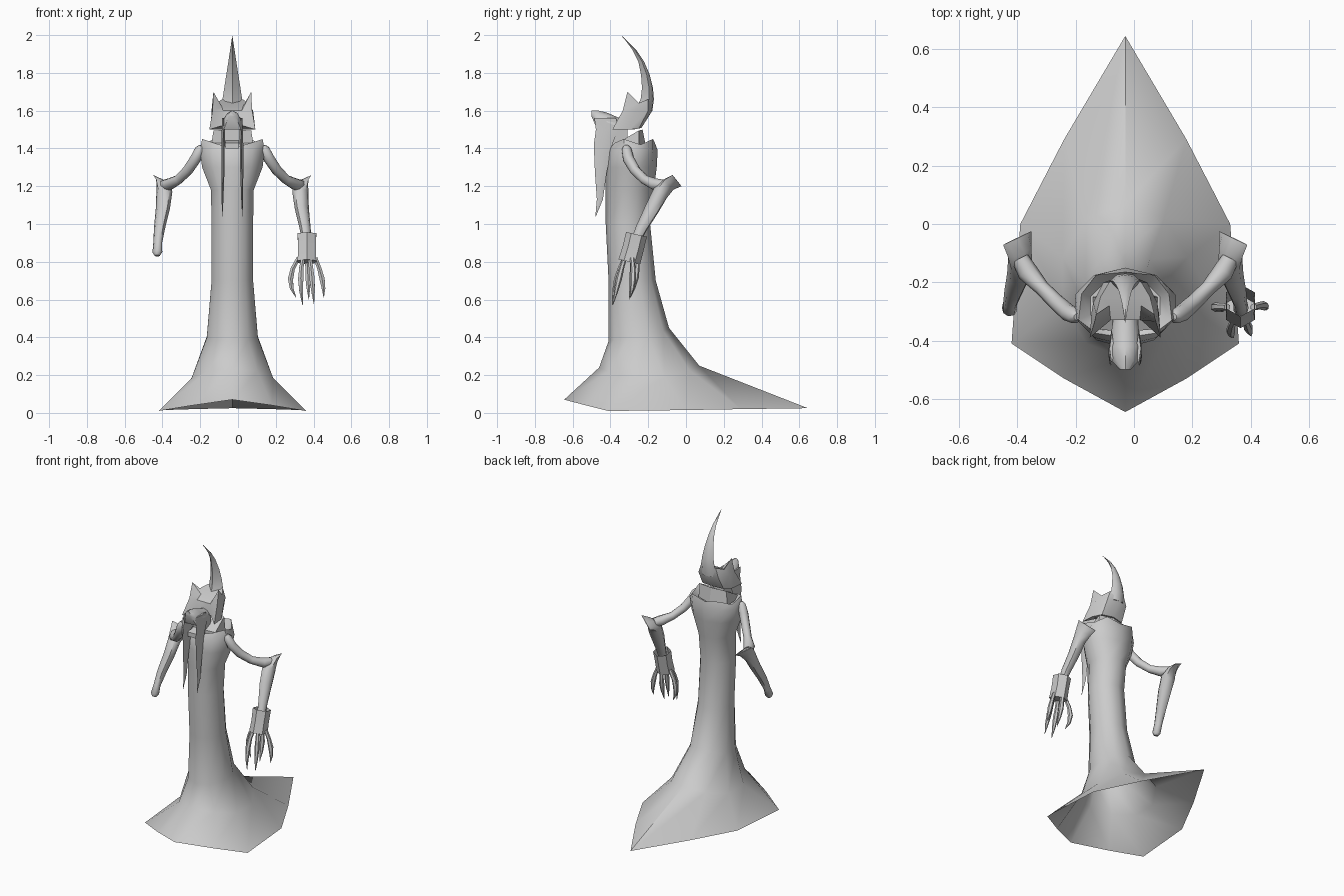
import bpy, bmesh, math
from mathutils import Vector

CX = -0.03  # symmetry plane of the figure
grey = bpy.data.materials.new("pale grey")
grey.diffuse_color = (0.6, 0.6, 0.6, 1)


def loft(name, rings, cap0=True, cap1=True, side=1, angle=50):
    """Skin closed rings of equal length; side=-1 mirrors the part."""
    bm = bmesh.new()
    rows = [[bm.verts.new((CX + side * p[0], p[1], p[2])) for p in r] for r in rings]
    n = len(rows[0])
    for a, b in zip(rows, rows[1:]):
        for i in range(n):
            j = (i + 1) % n
            bm.faces.new((a[i], a[j], b[j], b[i]))
    if cap0:
        bm.faces.new(rows[0][::-1])
    if cap1:
        bm.faces.new(rows[-1])
    bmesh.ops.remove_doubles(bm, verts=bm.verts, dist=0.0005)
    bmesh.ops.recalc_face_normals(bm, faces=bm.faces)
    me = bpy.data.meshes.new(name)
    bm.to_mesh(me)
    bm.free()
    ob = bpy.data.objects.new(name, me)
    me.materials.append(grey)
    bpy.context.collection.objects.link(ob)
    bpy.ops.object.select_all(action='DESELECT')
    ob.select_set(True)
    bpy.context.view_layer.objects.active = ob
    bpy.ops.object.shade_smooth_by_angle(angle=math.radians(angle))
    return ob


def tube(name, pts, radii, ref=(0, 1, 0), sides=8, side=1):
    """Tube along points; each radius is (along ref, across ref)."""
    pts = [Vector(p) for p in pts]
    rings = []
    for i, (p, (ra, rb)) in enumerate(zip(pts, radii)):
        t = (pts[min(i + 1, len(pts) - 1)] - pts[max(i - 1, 0)]).normalized()
        u = Vector(ref)
        u = (u - t * u.dot(t)).normalized()
        v = t.cross(u)
        rings.append([p + u * ra * math.cos(a) + v * rb * math.sin(a)
                      for a in (2 * math.pi * k / sides for k in range(sides))])
    return loft(name, rings, side=side)


def mirrored(half):
    """Close a ring given from front centre line to back centre line."""
    return half + [(-x, y, z) for x, y, z in reversed(half) if x > 0]


# robe: pointed hem, then ten-sided rings (side z, extra z front, extra z back, half width, front y, back y)
robe = [mirrored([(0, -.645, .07), (.21, -.53, .04), (.39, -.41, .01),
                  (.36, 0, .015), (.21, .29, .02), (0, .645, .025)])]
for z, zf, zb, hw, yf, yb in [(.18, .06, .07, .215, -.46, .07), (.40, -.02, .05, .135, -.41, -.09),
                              (.70, 0, 0, .11, -.41, -.16), (1.0, 0, 0, .11, -.425, -.19),
                              (1.18, 0, 0, .113, -.425, -.17), (1.30, 0, 0, .16, -.425, -.155),
                              (1.39, 0, 0, .172, -.415, -.15)]:
    half = []
    for k in range(6):
        a = math.radians(-90 + 36 * k)
        s = math.sin(a)
        half.append((hw * math.cos(a) / .951 if 0 < k < 5 else 0,
                     (yf + yb) / 2 + s * (yb - yf) / 2,
                     z + s * s * (zf if s < 0 else zb)))
    robe.append(mirrored(half))
# jagged collar rim and its inner side
robe.append(mirrored([(0, -.39, 1.40), (.10, -.375, 1.43), (.16, -.33, 1.45),
                      (.15, -.24, 1.42), (.10, -.175, 1.45), (0, -.165, 1.43)]))
robe.append(mirrored([(0, -.36, 1.39), (.08, -.35, 1.39), (.12, -.31, 1.39),
                      (.12, -.25, 1.39), (.08, -.21, 1.39), (0, -.20, 1.39)]))
loft("robe", robe, cap0=False)

# neck wedge, high at the back
loft("neck", [mirrored([(0, -.37, 1.39), (.11, -.36, 1.40), (.11, -.25, 1.40), (0, -.21, 1.40)]),
              mirrored([(0, -.37, 1.43), (.11, -.36, 1.43), (.10, -.25, 1.495), (0, -.23, 1.50)])], angle=30)

# crown band with a side horn on each side
loft("crown", [
    mirrored([(.055, -.33, 1.52), (.122, -.39, 1.50), (.115, -.30, 1.50), (.08, -.25, 1.505), (0, -.235, 1.51)]),
    mirrored([(.05, -.33, 1.60), (.105, -.335, 1.60), (.11, -.27, 1.60), (.075, -.20, 1.60), (0, -.178, 1.60)]),
    mirrored([(.055, -.28, 1.62), (.10, -.31, 1.70), (.085, -.25, 1.64), (.055, -.20, 1.66), (0, -.17, 1.66)]),
], angle=35)

# curved central spike (z, half width, front y, back y)
spike = []
for z, w, yf, yb in [(1.60, .06, -.27, -.178), (1.66, .052, -.24, -.17), (1.72, .043, -.233, -.175),
                     (1.79, .032, -.238, -.192), (1.86, .021, -.252, -.222),
                     (1.92, .012, -.282, -.262), (1.995, .0005, -.338, -.337)]:
    m = yb * .65 + yf * .35
    spike.append([(0, yf, z), (w, m, z), (w * .55, yb - .004, z), (0, yb, z),
                  (-w * .55, yb - .004, z), (-w, m, z)])
loft("crown_spike", spike, angle=40)

# snout hood: arched sections running forward (y, half width, top)
hood = []
for y, w, top in [(-.27, .035, 1.55), (-.35, .045, 1.56), (-.42, .054, 1.59),
                  (-.47, .046, 1.602), (-.50, .018, 1.60)]:
    low = 1.50 if y > -.48 else 1.57
    h = top - low
    hood.append([(-w, y, low), (-w, y, low + h * .5), (-w * .6, y, low + h * .85), (0, y, top),
                 (w * .6, y, low + h * .85), (w, y, low + h * .5), (w, y, low)])
loft("snout_hood", hood)

# lower jaw and throat behind the mouth opening
loft("jaw", [[(-.035, y, 1.40), (.035, y, 1.40), (.035, y, z), (-.035, y, z)]
             for y, z in [(-.45, 1.43), (-.36, 1.45)]], angle=30)
loft("throat", [[(-w, -.39, z), (w, -.39, z), (w, -.31, z), (-w, -.31, z)]
                for w, z in [(.035, 1.40), (.045, 1.53)]], angle=30)

# arms: mirrored upper arm and forearm with flared elbow, tusks beside the mouth
for side, tag in ((1, "right"), (-1, "left")):
    tusk = []
    for z, x, t, yf, yb in [(1.56, .046, .008, -.485, -.37), (1.50, .047, .009, -.477, -.36),
                            (1.42, .049, .009, -.488, -.39), (1.27, .05, .008, -.482, -.42),
                            (1.13, .052, .005, -.472, -.44), (1.04, .053, .0008, -.48, -.477)]:
        m = (yf + yb) / 2
        tusk.append([(x, yf, z), (x + t, m, z), (x, yb, z), (x - t, m, z)])
    loft(tag + "_tusk", tusk, side=side, angle=35)

    tube(tag + "_upper_arm",
         [(.165, -.318, 1.415), (.172, -.315, 1.395), (.195, -.305, 1.345), (.235, -.27, 1.285),
          (.285, -.22, 1.235), (.335, -.165, 1.21), (.36, -.12, 1.205)],
         [(.012, .012), (.027, .027), (.03, .03), (.028, .028), (.026, .026), (.032, .036), (.03, .03)],
         ref=(0, 0, 1), side=side)
    tube(tag + "_forearm",
         [(.37, -.048, 1.23), (.362, -.09, 1.21), (.36, -.135, 1.165), (.368, -.18, 1.08),
          (.385, -.235, .98), (.395, -.272, .90), (.397, -.292, .85), (.397, -.297, .832)],
         [(.062, .002), (.052, .025), (.04, .046), (.035, .042), (.029, .032),
          (.022, .026), (.026, .027), (.014, .014)],
         ref=(.85, -.47, .5), side=side)

# cuff on one wrist
cuff = []
for z, w, yc, d in [(.945, .052, -.262, .05), (.87, .049, -.28, .05), (.80, .052, -.30, .052)]:
    cuff.append([(.395 + w * math.cos(a) * 1.1, yc + d * math.sin(a) * 1.1, z - .25 * d * math.sin(a))
                 for a in (math.pi / 6 + math.pi * k / 3 for k in range(6))])
loft("cuff", cuff, cap0=False)

# clawed fingers: base, knuckle, tip
claws = [((.35, -.285, .82), (.308, -.285, .71), (.338, -.30, .61)),
         ((.375, -.325, .82), (.362, -.365, .71), (.372, -.39, .57)),
         ((.41, -.325, .82), (.422, -.355, .71), (.432, -.385, .575)),
         ((.44, -.285, .82), (.475, -.28, .71), (.484, -.295, .61)),
         ((.395, -.26, .82), (.40, -.265, .72), (.405, -.30, .60))]
for i, (a, b, c) in enumerate(claws):
    a, b, c = Vector(a), Vector(b), Vector(c)
    out = (b - (a + c) / 2) * .25
    tube("finger_%d" % (i + 1), [a, (a + b) / 2 + out, b, (b + c) / 2 + out, c],
         [(.012, .012), (.013, .013), (.016, .016), (.011, .011), (.001, .001)], sides=6)
